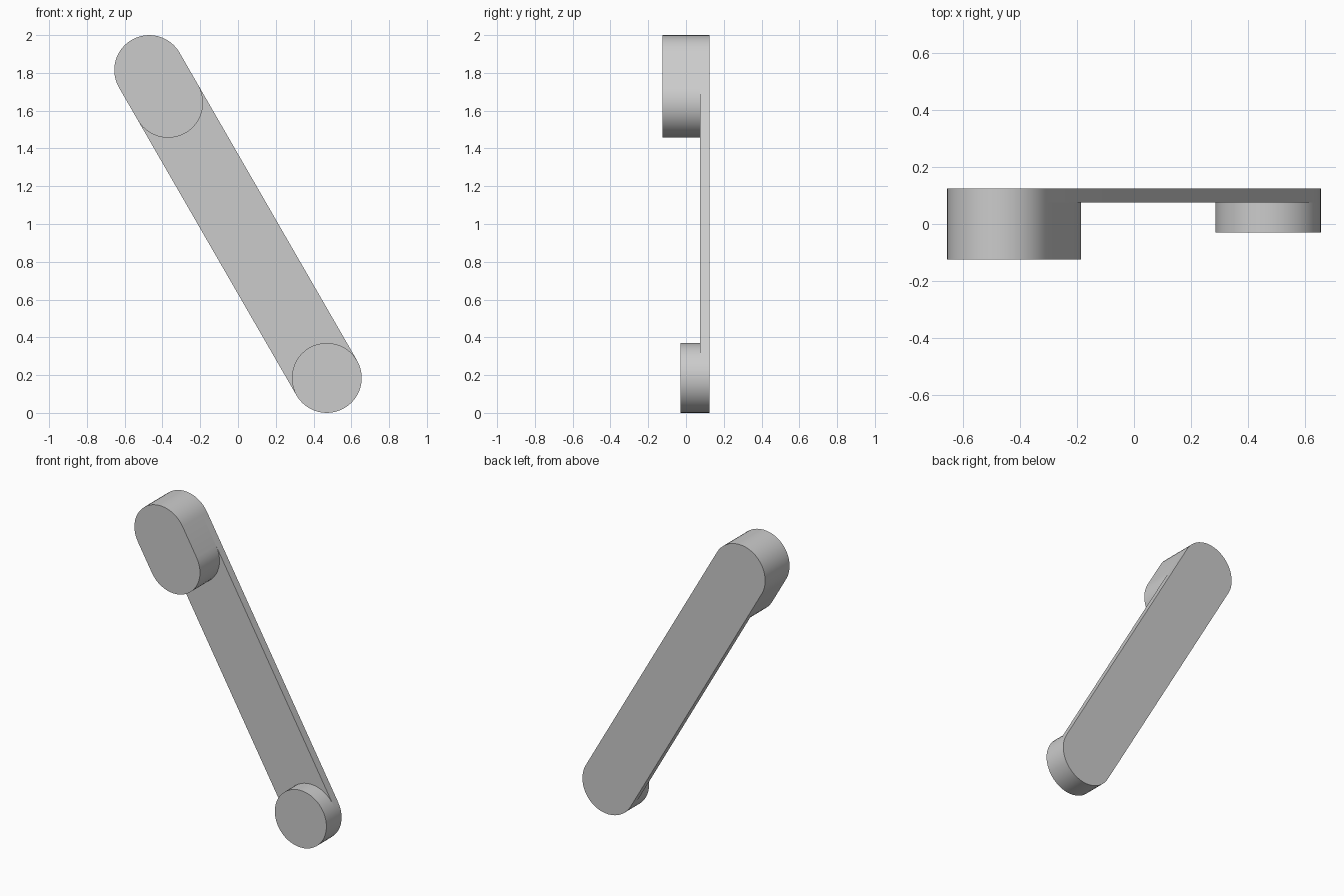
import bpy, bmesh, math
from mathutils import Vector

if "Cube" in bpy.data.objects:
    bpy.data.objects.remove(bpy.data.objects["Cube"], do_unlink=True)

grey = bpy.data.materials.new("light grey")
grey.use_nodes = True
colour = (0.6, 0.6, 0.6, 1)
grey.diffuse_color = colour
grey.node_tree.nodes["Principled BSDF"].inputs["Base Color"].default_value = colour

RADIUS = 0.185
TOP = Vector((-0.47, 0, 1.815))
BOTTOM = Vector((0.47, 0, 0.185))
AXIS = (BOTTOM - TOP).normalized()
SIDE = Vector((-AXIS.z, 0, AXIS.x))
SEGMENTS = 48


def rounded_slab(name, start, end, front, back):
    """Extrude a round-ended outline, or a disc when both ends match."""
    half = SEGMENTS // 2
    arc = [math.pi * i / half for i in range(half + 1)]
    outline = [start + RADIUS * (SIDE * math.cos(a) - AXIS * math.sin(a)) for a in arc]
    outline += [end + RADIUS * (-SIDE * math.cos(a) + AXIS * math.sin(a)) for a in arc]
    bm = bmesh.new()
    face = bm.faces.new([bm.verts.new((p.x, front, p.z)) for p in outline])
    bmesh.ops.remove_doubles(bm, verts=bm.verts[:], dist=0.0001)
    extruded = bmesh.ops.extrude_face_region(bm, geom=bm.faces[:], use_keep_orig=True)
    moved = [v for v in extruded["geom"] if isinstance(v, bmesh.types.BMVert)]
    bmesh.ops.translate(bm, verts=moved, vec=(0, back - front, 0))
    bmesh.ops.recalc_face_normals(bm, faces=bm.faces[:])
    mesh = bpy.data.meshes.new(name)
    bm.to_mesh(mesh)
    bm.free()
    mesh.materials.append(grey)
    obj = bpy.data.objects.new(name, mesh)
    bpy.context.collection.objects.link(obj)
    bpy.ops.object.select_all(action="DESELECT")
    obj.select_set(True)
    bpy.context.view_layer.objects.active = obj
    bpy.ops.object.shade_smooth_by_angle(angle=math.radians(30))
    return obj


# Long flat arm at the back
rounded_slab("arm", TOP, BOTTOM, 0.075, 0.125)
# Thick oblong block at the upper end
rounded_slab("upper_block", TOP, TOP + AXIS * 0.2, -0.125, 0.075)
# Round boss at the lower end
rounded_slab("lower_boss", BOTTOM, BOTTOM, -0.03, 0.075)
